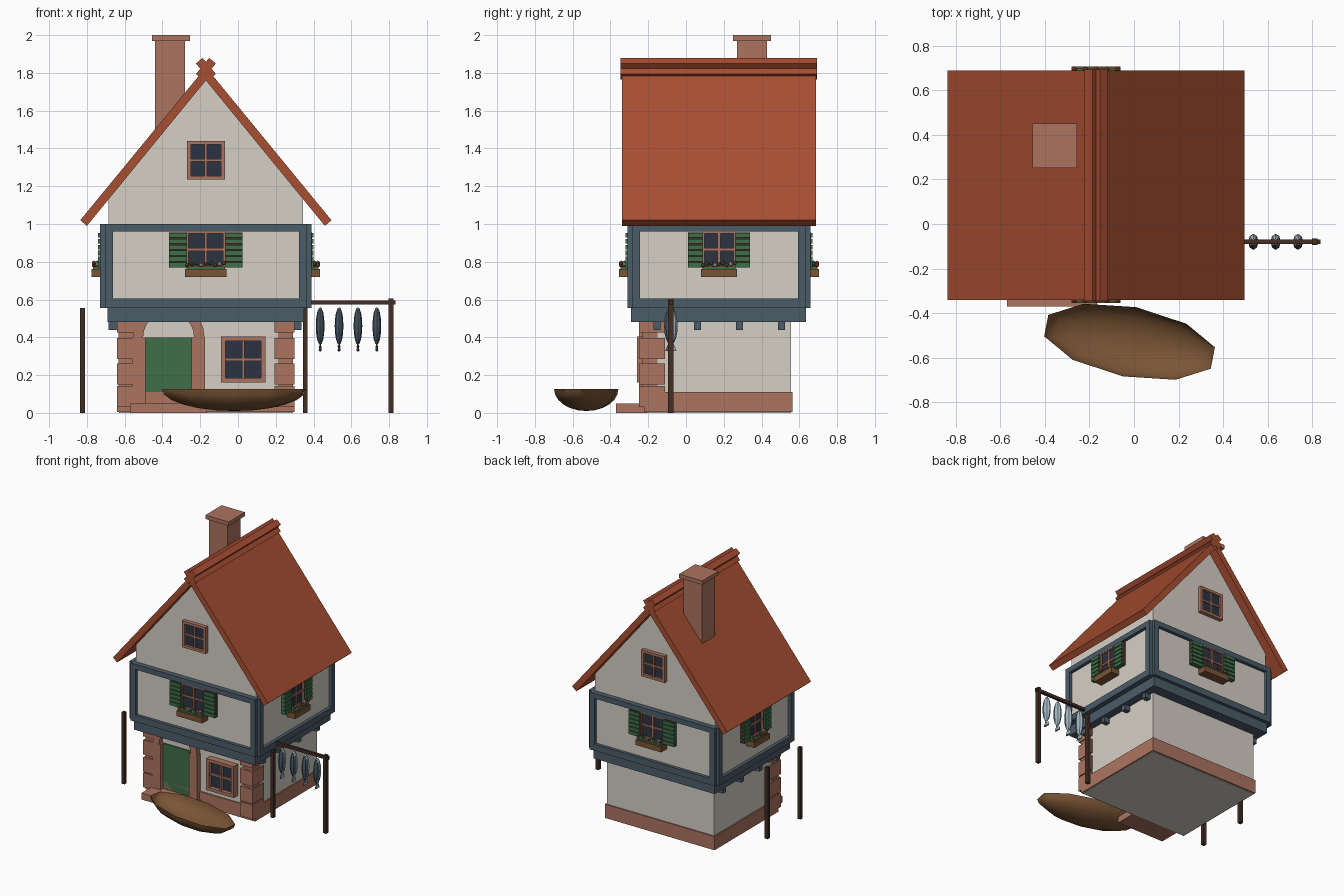
import bpy, bmesh, math
from mathutils import Matrix, Vector

if "Cube" in bpy.data.objects:
    bpy.data.objects.remove(bpy.data.objects["Cube"], do_unlink=True)


def make_mat(name, code):
    rgb = [int(code[i:i + 2], 16) / 255 for i in (0, 2, 4)]
    lin = [((c + 0.055) / 1.055) ** 2.4 if c > 0.04 else c / 12.92 for c in rgb]
    m = bpy.data.materials.new(name)
    m.use_nodes = True
    m.diffuse_color = (*lin, 1)
    m.node_tree.nodes["Principled BSDF"].inputs["Base Color"].default_value = (*lin, 1)
    return m


ROOF = make_mat("roof red", "A84E32")
CREAM = make_mat("cream plaster", "D5D0C5")
BRICK = make_mat("brick", "AC7460")
BLUE = make_mat("blue grey timber", "4B5C69")
GREEN = make_mat("shutter green", "3F6E48")
GLASS = make_mat("dark glass", "2B3342")
WOOD = make_mat("brown wood", "7A5535")
DARK = make_mat("dark wood", "432E23")
FISH = make_mat("pale fish", "A3B7C1")

CX, CY = -0.17, 0.175      # house centre
I = Matrix.Identity(4)


def finish(name, bm, *mats):
    bmesh.ops.recalc_face_normals(bm, faces=bm.faces)
    me = bpy.data.meshes.new(name)
    bm.to_mesh(me)
    bm.free()
    for m in mats:
        me.materials.append(m)
    ob = bpy.data.objects.new(name, me)
    bpy.context.collection.objects.link(ob)
    return ob


def boxes(name, mat, items, M=I):
    """One object from boxes given as (x0, x1, y0, y1, z0, z1)."""
    bm = bmesh.new()
    for x0, x1, y0, y1, z0, z1 in items:
        mid = Vector((x0 + x1, y0 + y1, z0 + z1)) / 2
        size = Matrix.Diagonal((x1 - x0, y1 - y0, z1 - z0, 1))
        bmesh.ops.create_cube(bm, size=1, matrix=M @ Matrix.Translation(mid) @ size)
    return finish(name, bm, mat)


def prism(name, mat, pts, y0, y1):
    """Extrude an x-z outline along y."""
    bm = bmesh.new()
    f = bm.faces.new([bm.verts.new((x, y0, z)) for x, z in pts])
    ext = bmesh.ops.extrude_face_region(bm, geom=[f])["geom"]
    bmesh.ops.translate(bm, vec=(0, y1 - y0, 0),
                        verts=[v for v in ext if isinstance(v, bmesh.types.BMVert)])
    return finish(name, bm, mat)


def window(name, M, w, z0, z1, b, out):
    """Glass with a frame of width b and a cross bar; -y is outward."""
    zm = (z0 + z1) / 2
    boxes(name + "_glass", GLASS, [(-w + b, w - b, -out * 0.4, 0.01, z0 + b, z1 - b)], M)
    boxes(name + "_frame", BRICK, [
        (-w, w, -out, 0.01, z0, z0 + b), (-w, w, -out, 0.01, z1 - b, z1),
        (-w, -w + b, -out, 0.01, z0 + b, z1 - b), (w - b, w, -out, 0.01, z0 + b, z1 - b),
        (-0.007, 0.007, -out * 0.8, 0, z0 + b, z1 - b),
        (-w + b, w - b, -out * 0.75, 0, zm - 0.007, zm + 0.007)], M)


def wall_side(k, d):
    return (Matrix.Translation((CX, CY, 0)) @ Matrix.Rotation(k * math.pi / 2, 4, 'Z')
            @ Matrix.Translation((0, -d, 0)))


# Ground floor
boxes("ground_walls", CREAM, [(-0.63, 0.29, -0.21, 0.555, 0, 0.5)])
boxes("plinth", BRICK, [(-0.64, 0.30, -0.22, 0.565, 0.004, 0.11)])
boxes("door_step", BRICK, [(-0.57, -0.165, -0.37, -0.2, 0, 0.05)])
for side, s in (("left", 1), ("right", -1)):
    stones = [(0.385, 0.462, -0.232, -0.15, 0.1, 0.49)]
    for z in (0.03, 0.15, 0.285, 0.425):
        stones.append((0.362, 0.47, -0.248, -0.11, z, z + 0.112 if z < 0.4 else 0.49))
    boxes(side + "_corner_stones", BRICK, [
        (CX + min(s * a, s * b), CX + max(s * a, s * b), *r) for a, b, *r in stones])

# Door with pillars and arch
DX = -0.3675
boxes("door", GREEN, [(DX - 0.123, DX + 0.123, -0.22, -0.2, 0.05, 0.40)])
boxes("door_pillars", BRICK, [(DX - 0.192, DX - 0.122, -0.25, -0.2, 0.05, 0.40),
                              (DX + 0.122, DX + 0.192, -0.25, -0.2, 0.05, 0.40)])
N = 12
arc = [(r, i) for r, row in ((0.19, range(N + 1)), (0.135, range(N, -1, -1))) for i in row]
prism("door_arch", BRICK, [(DX + r * math.cos(i * math.pi / N),
                            0.40 + r * math.sin(i * math.pi / N)) for r, i in arc], -0.25, -0.2)
window("ground_window", Matrix.Translation((0.0275, -0.21, 0)), 0.118, 0.16, 0.405, 0.024, 0.05)

# Overhanging upper floor
boxes("floor_beam", BLUE, [(-0.69, 0.35, -0.29, 0.635, 0.48, 0.56)])
boxes("floor_joists", BLUE, [(-0.685, 0.335, y, y + 0.037, 0.44, 0.49)
                             for y in (-0.173, 0.042, 0.265, 0.487)])
boxes("upper_walls", CREAM, [(CX - 0.535, CX + 0.535, CY - 0.46, CY + 0.46, 0.557, 0.998)])

for k, side in enumerate(("front", "left", "back", "right")):
    along = k % 2
    half, d = (0.46, 0.535) if along else (0.535, 0.46)
    M = wall_side(k, d)
    post = 0.042
    boxes(side + "_timber_frame", BLUE, [
        (-half, half, -0.025, 0.02, 0.555, 0.605), (-half, half, -0.025, 0.02, 0.96, 1.0),
        (-half, -half + post, -0.025, 0.02, 0.605, 0.96),
        (half - post, half, -0.025, 0.02, 0.605, 0.96)], M)
    w = 0.085 if along else 0.10
    window(side + "_window", M, w, 0.77, 0.96, 0.009, 0.024)
    # Louvred shutters
    backs, slats = [], []
    for x in (-2 * w + 0.005, w):
        x1 = x + w - 0.005
        backs.append((x, x1, -0.026, 0, 0.772, 0.956))
        slats += [(x, x1, -0.036, 0, 0.77 + i * 0.0315, 0.7955 + i * 0.0315) for i in range(6)]
    boxes(side + "_shutter_backs", DARK, backs, M)
    boxes(side + "_shutter_slats", GREEN, slats, M)
    # Planter and blooms
    p = w + 0.01
    boxes(side + "_flower_box", WOOD, [(-p, p, -0.07, 0, 0.72, 0.762)], M)
    boxes(side + "_leaves", GREEN, [(-p + 0.008, p - 0.008, -0.062, -0.01, 0.76, 0.776)], M)
    bm = bmesh.new()
    for i in range(9):
        pos = (-p + 0.012 + i * (p - 0.012) / 4, -0.058 + 0.018 * (i % 2), 0.782 + 0.006 * (i % 3))
        before = len(bm.faces)
        bmesh.ops.create_icosphere(bm, subdivisions=1, radius=0.0125,
                                   matrix=M @ Matrix.Translation(pos))
        bm.faces.ensure_lookup_table()
        for f in bm.faces[before:]:
            f.material_index = (0, 2, 0, 1)[i % 4]
    finish(side + "_flowers", bm, ROOF, CREAM, GREEN)
    if not along:
        window(side + "_gable_window", wall_side(k, 0.445), 0.10, 1.235, 1.44, 0.02, 0.03)

# Attic, roof and ridge
prism("attic", CREAM, [(CX - 0.515, 0.99), (CX + 0.515, 0.99), (CX + 0.515, 1.15),
                       (CX, 1.78), (CX - 0.515, 1.15)], CY - 0.445, CY + 0.445)
prism("roof", ROOF, [(CX - 0.665, 1.02), (CX, 1.83), (CX + 0.665, 1.02),
                     (CX + 0.63, 0.99), (CX, 1.76), (CX - 0.63, 0.99)], -0.34, 0.688)
for side, s in (("left", 1), ("right", -1)):
    M = Matrix.Translation((CX, 0, 1.822)) @ Matrix.Rotation(s * math.radians(50.6), 4, 'Y')
    boxes(side + "_ridge_tile", ROOF, [(-0.055, 0.055, -0.346, 0.693, -0.023, 0.023)], M)

# Chimney
boxes("chimney", BRICK, [(-0.44, -0.28, 0.27, 0.43, 1.35, 1.975)])
boxes("chimney_cap", BRICK, [(-0.455, -0.255, 0.25, 0.45, 1.97, 2.0)])

# Posts and drying rack
boxes("right_posts", DARK, [(-0.837, -0.811, y - 0.013, y + 0.013, 0, 0.555)
                            for y in (0.18, -0.22)])
boxes("rack_posts", DARK, [(0.343, 0.369, -0.094, -0.066, 0, 0.59),
                           (0.797, 0.823, -0.094, -0.066, 0, 0.605)])
boxes("rack_rail", DARK, [(0.345, 0.835, -0.09, -0.07, 0.573, 0.596)])

# Hanging fish with dark backs
for n in range(4):
    x = 0.435 + 0.1 * n
    bm = bmesh.new()
    bmesh.ops.create_uvsphere(bm, u_segments=8, v_segments=8, radius=1,
                              matrix=Matrix.Translation((x, -0.08, 0.46))
                              @ Matrix.Diagonal((0.023, 0.036, 0.1, 1)))
    bmesh.ops.create_cone(bm, cap_ends=True, segments=6, radius1=1, radius2=0.15, depth=0.06,
                          matrix=Matrix.Translation((x, -0.08, 0.358))
                          @ Matrix.Diagonal((0.009, 0.03, 1, 1)))
    bmesh.ops.create_cone(bm, cap_ends=True, segments=6, radius1=0.002, radius2=0.009, depth=0.03,
                          matrix=Matrix.Translation((x, -0.08, 0.338)))
    bm.normal_update()
    for f in bm.faces:
        f.material_index = int(f.calc_center_median().y < -0.09)
    finish("fish_%d" % (n + 1), bm, FISH, BLUE)

# Rowing boat: open lower half of a stretched sphere
bm = bmesh.new()
bmesh.ops.create_uvsphere(bm, u_segments=10, v_segments=12, radius=1)
bmesh.ops.delete(bm, geom=[v for v in bm.verts if v.co.z > 0.01], context='VERTS')
bm.transform(Matrix.Translation((-0.02, -0.528, 0.126))
             @ Matrix.Rotation(math.radians(-11), 4, 'Z')
             @ Matrix.Diagonal((0.40, 0.158, 0.116, 1)))
boat = finish("boat", bm, WOOD)
for ob in bpy.context.selected_objects:
    ob.select_set(False)
boat.select_set(True)
bpy.context.view_layer.objects.active = boat
bpy.ops.object.shade_smooth_by_angle(angle=math.radians(50))
